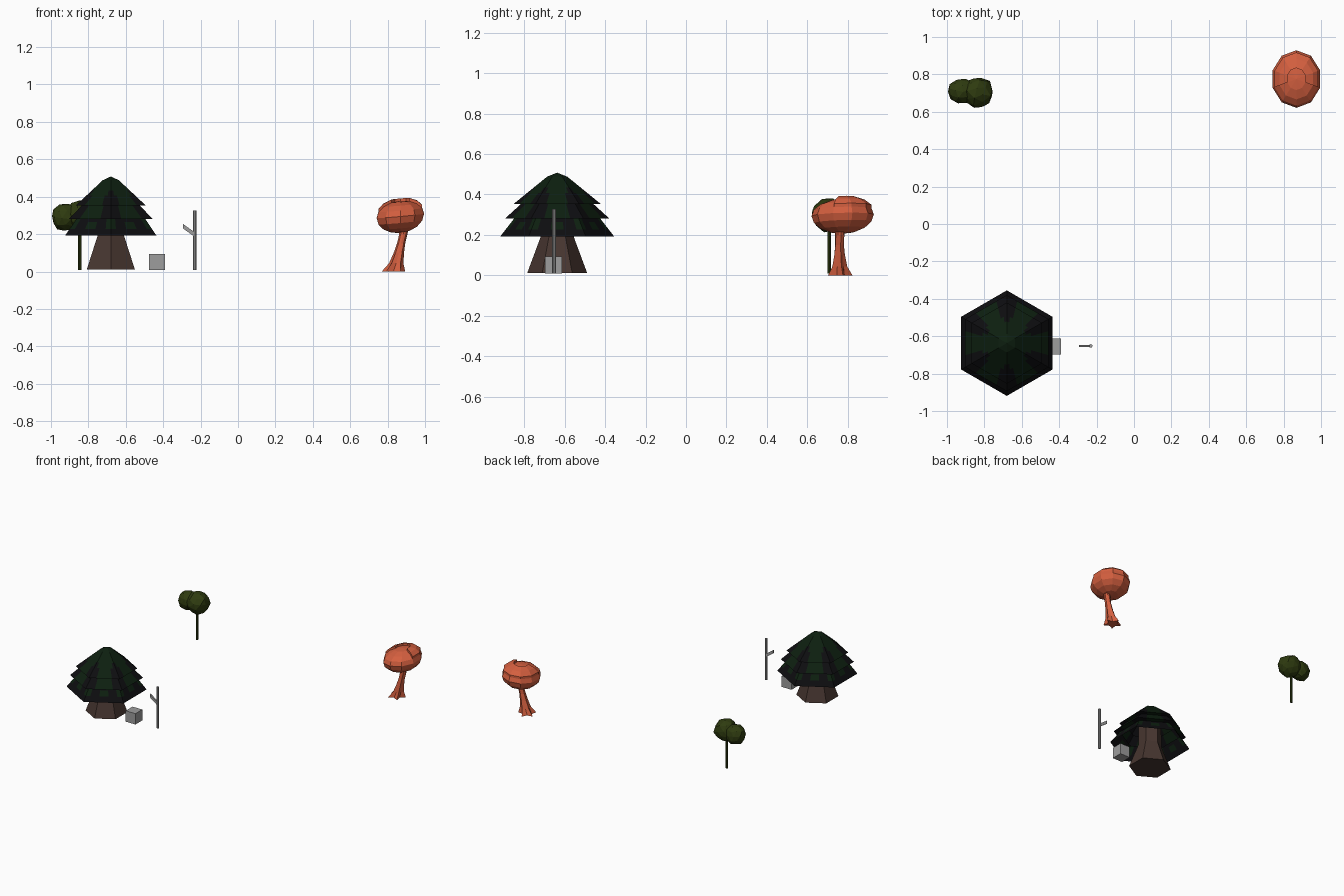
import bpy, bmesh, math, random
from mathutils import Vector, Matrix

if "Cube" in bpy.data.objects:
    bpy.data.objects.remove(bpy.data.objects["Cube"])

random.seed(4)


def mat(name, rgb):
    m = bpy.data.materials.new(name)
    m.diffuse_color = (*rgb, 1)
    m.use_nodes = True
    m.node_tree.nodes["Principled BSDF"].inputs["Base Color"].default_value = m.diffuse_color
    return m


PINE = mat("pine green", (0.004, 0.014, 0.005))
DARK = mat("near black", (0.004, 0.004, 0.005))
BROWN = mat("bark brown", (0.062, 0.036, 0.029))
OLIVE = mat("olive green", (0.028, 0.044, 0.005))
ORANGE = mat("coral orange", (0.66, 0.115, 0.05))
GREY = mat("stone grey", (0.34, 0.34, 0.34))


def finish(name, bm, *mats, fix=True):
    if fix:
        bmesh.ops.recalc_face_normals(bm, faces=bm.faces)
    me = bpy.data.meshes.new(name)
    bm.to_mesh(me)
    bm.free()
    for m in mats:
        me.materials.append(m)
    ob = bpy.data.objects.new(name, me)
    bpy.context.collection.objects.link(ob)
    return ob


def tube(name, path, sides, m, turn=0.0, lobes=None):
    """Horizontal rings (x, y, z, radius) joined and capped."""
    bm = bmesh.new()
    rings = []
    for i, (x, y, z, r) in enumerate(path):
        ring = []
        for k in range(sides):
            a = turn + 2 * math.pi * k / sides
            q = r * (lobes[i] if lobes and k % 2 else 1)
            ring.append(bm.verts.new((x + q * math.cos(a), y + q * math.sin(a), z)))
        rings.append(ring)
    for a, b in zip(rings, rings[1:]):
        for k in range(sides):
            j = (k + 1) % sides
            bm.faces.new((a[k], a[j], b[j], b[k]))
    bm.faces.new(rings[0][::-1])
    bm.faces.new(rings[-1])
    return finish(name, bm, m)


# ---- large pine: hexagonal hollow foliage in three tiers
PX, PY = -0.68, -0.637
corners = [Vector((math.cos(math.radians(30 + 60 * k)), math.sin(math.radians(30 + 60 * k)), 0))
           for k in range(6)]
profile = [(0.282, 0.192), (0.212, 0.282), (0.257, 0.282), (0.18, 0.352),
           (0.217, 0.352), (0.05, 0.488), (0.0, 0.508)]
SUB = 8
rows = []
for (r0, z0), (r1, z1) in zip(profile, profile[1:]):
    n = 1 if z0 == z1 else 5
    rows += [(r0 + (r1 - r0) * i / n, z0 + (z1 - z0) * i / n) for i in range(n)]
bm = bmesh.new()
rings = []
for r, z in rows:
    ring = []
    for k in range(6):
        for s in range(SUB):
            p = corners[k].lerp(corners[(k + 1) % 6], s / SUB) * r
            ring.append(bm.verts.new((PX + p.x, PY + p.y, z)))
    rings.append(ring)
N = 6 * SUB
tip = bm.verts.new((PX, PY, 0.508))
for a, b in zip(rings, rings[1:]):
    for k in range(N):
        f = bm.faces.new((a[k], a[(k + 1) % N], b[(k + 1) % N], b[k]))
        c = f.calc_center_median()
        # distance to the closest corner ridge, 0 at a corner, 0.5 mid-side
        t = ((k % SUB) + 0.5) / SUB
        d = min(t, 1 - t) * math.hypot(c.x - PX, c.y - PY)
        if c.z > 0.352:
            black = math.hypot(d, (c.z - 0.365) * 0.85) < 0.05
        elif c.z > 0.282:
            black = d < 0.062 - (c.z - 0.282) * 0.3
        else:
            black = c.z < 0.225 or 0.025 < d < 0.085
        f.material_index = int(black)
for k in range(N):
    bm.faces.new((rings[-1][k], rings[-1][(k + 1) % N], tip))
finish("pine_foliage", bm, PINE, DARK, fix=False)
tube("pine_trunk", [(PX, PY, 0.012, 0.148), (PX, PY, 0.19, 0.082), (PX, PY, 0.40, 0.08)],
     6, BROWN, math.radians(30))

# ---- stone cube
bm = bmesh.new()
bmesh.ops.create_cube(bm, size=0.084, matrix=Matrix.Translation((-0.433, -0.655, 0.051)))
finish("stone_block", bm, GREY)

# ---- bare post with a side branch
tube("bare_post", [(-0.231, -0.652, 0.008, 0.0095), (-0.231, -0.652, 0.327, 0.0095)], 8, GREY)
bm = bmesh.new()
sec = [[bm.verts.new((x, -0.652 + dy, z + dz))
        for dy, dz in ((-0.006, -0.012), (0.006, -0.012), (0.006, 0.012), (-0.006, 0.012))]
       for x, z in ((-0.231, 0.197), (-0.295, 0.243))]
for k in range(4):
    bm.faces.new((sec[0][k], sec[0][(k + 1) % 4], sec[1][(k + 1) % 4], sec[1][k]))
bm.faces.new(sec[0])
bm.faces.new(sec[1])
finish("post_branch", bm, GREY)

# ---- small olive tree: thin trunk and two faceted clumps
tube("olive_trunk", [(-0.847, 0.709, 0.008, 0.009), (-0.847, 0.709, 0.27, 0.009)], 8, OLIVE)


def clump(name, centre, size, turn):
    bm = bmesh.new()
    bmesh.ops.create_icosphere(bm, subdivisions=1, radius=1)
    bmesh.ops.rotate(bm, verts=bm.verts, matrix=Matrix.Rotation(turn, 3, (0.3, 0.2, 1)))
    bmesh.ops.subdivide_edges(bm, edges=bm.edges, cuts=1, use_grid_fill=True)
    for v in bm.verts:
        v.co = v.co.normalized() * random.uniform(0.92, 1.06)
        v.co = Vector(centre) + Vector(v.co[i] * size[i] for i in range(3))
    finish(name, bm, OLIVE)


clump("olive_crown_left", (-0.922, 0.712, 0.29), (0.077, 0.068, 0.076), 0.4)
clump("olive_crown_right", (-0.835, 0.705, 0.298), (0.086, 0.084, 0.083), 1.1)

# ---- coral tree: leaning trunk with root lobes
tube("coral_trunk", [(0.831, 0.757, 0.0, 0.066), (0.846, 0.757, 0.045, 0.040),
                     (0.860, 0.757, 0.10, 0.029), (0.872, 0.758, 0.15, 0.023),
                     (0.884, 0.760, 0.20, 0.023), (0.890, 0.763, 0.26, 0.028)],
     10, ORANGE, 0.3, [0.5, 0.68, 0.8, 0.9, 1, 1])

# coral crown: flattened faceted ball with a raised C-shaped ledge open to the front
CC = Vector((0.868, 0.775, 0.298))
bm = bmesh.new()
bmesh.ops.create_uvsphere(bm, u_segments=10, v_segments=8, radius=1)
for v in bm.verts:
    n = v.co.copy()
    v.co = CC + Vector((n.x * 0.133, n.y * 0.154, n.z * (0.08 if n.z > 0 else 0.092)))
    v.co.z += n.y * 0.004 + n.x * 0.012
ledge = []
for f in bm.faces:
    d = f.calc_center_median() - CC
    lat = math.hypot(d.x / 0.133, d.y / 0.154)
    if d.z > 0.02 and 0.3 < lat < 0.78 and d.y > -0.035:
        ledge.append(f)
ext = bmesh.ops.extrude_face_region(bm, geom=ledge)
bmesh.ops.delete(bm, geom=ledge, context='FACES')
for v in [g for g in ext["geom"] if isinstance(g, bmesh.types.BMVert)]:
    v.co.z += 0.017
finish("coral_crown", bm, ORANGE)
